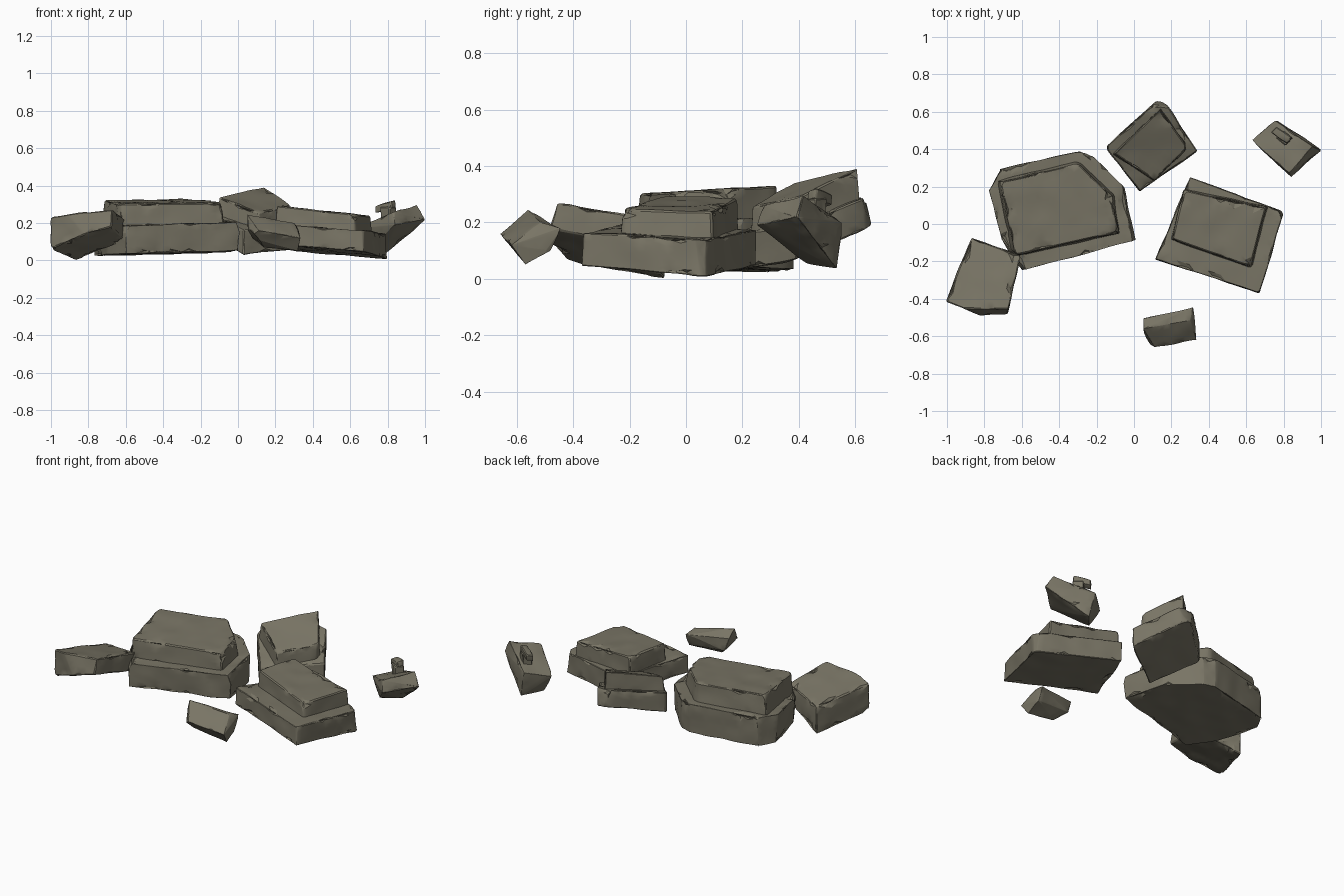
import bpy, bmesh, random
from mathutils import Vector, noise

if "Cube" in bpy.data.objects:
    bpy.data.objects.remove(bpy.data.objects["Cube"])

random.seed(4)
stone = bpy.data.materials.new("olive grey stone")
stone.diffuse_color = (0.19, 0.176, 0.13, 1)
stone.use_nodes = True
stone.node_tree.nodes["Principled BSDF"].inputs["Base Color"].default_value = stone.diffuse_color


def plane(z0, x0, y0, ax, ay):
    """Tilted plane: height z0 at (x0, y0) with slopes ax, ay."""
    return lambda x, y: z0 + ax * (x - x0) + ay * (y - y0)


def slab(outline, low, high, foot=1.0):
    """Corner points of a block between two tilted planes; foot scales the base."""
    cx = sum(p[0] for p in outline) / len(outline)
    cy = sum(p[1] for p in outline) / len(outline)
    pts = [(x, y, high(x, y)) for x, y in outline]
    for x, y in outline:
        x, y = cx + (x - cx) * foot, cy + (y - cy) * foot
        pts.append((x, y, low(x, y)))
    return pts


def chunk(points, chips, depth, wear):
    """Convex block with chipped corners, bevelled, notched edges and a rough surface."""
    bm = bmesh.new()
    for p in points:
        bm.verts.new(p)
    res = bmesh.ops.convex_hull(bm, input=bm.verts[:])
    inner = [g for g in res["geom_interior"] if isinstance(g, bmesh.types.BMVert)]
    bmesh.ops.delete(bm, geom=inner, context='VERTS')
    bmesh.ops.dissolve_limit(bm, angle_limit=0.1, verts=bm.verts[:], edges=bm.edges[:])
    mid = sum((v.co for v in bm.verts), Vector()) / len(bm.verts)
    corners = [v.co.copy() for v in bm.verts]
    for co in random.sample(corners, min(chips, len(corners))):
        n = (co - mid).normalized()
        n.z += random.uniform(-0.3, 0.5)
        n.normalize()
        cut = bmesh.ops.bisect_plane(bm, geom=bm.verts[:] + bm.edges[:] + bm.faces[:],
                                     plane_co=co - n * depth, plane_no=n, clear_outer=True)
        edges = [g for g in cut["geom_cut"] if isinstance(g, bmesh.types.BMEdge)]
        bmesh.ops.holes_fill(bm, edges=edges)
    bmesh.ops.bevel(bm, geom=bm.edges[:], offset=0.006, segments=1,
                    affect='EDGES', clamp_overlap=True)
    bmesh.ops.triangulate(bm, faces=bm.faces[:])
    for _ in range(4):
        long_edges = [e for e in bm.edges if e.calc_length() > 0.05]
        bmesh.ops.subdivide_edges(bm, edges=long_edges, cuts=1)
        bmesh.ops.triangulate(bm, faces=bm.faces[:])
    bm.normal_update()
    for v, n, shell in [(v, v.normal.copy(), v.calc_shell_factor()) for v in bm.verts]:
        move = 0.006 * noise.noise(v.co * 9)
        if shell > 1.03:
            move -= wear * max(0, noise.noise(v.co * 14 + Vector((3, 1, 7))) - 0.1)
        v.co += n * move
    bmesh.ops.recalc_face_normals(bm, faces=bm.faces[:])
    return bm


def rock(name, chunks, chips=3, depth=0.009, wear=0.04):
    mesh = bpy.data.meshes.new(name)
    whole = bmesh.new()
    for pts in chunks:
        part = chunk(pts, chips, depth, wear)
        tmp = bpy.data.meshes.new("tmp")
        part.to_mesh(tmp)
        whole.from_mesh(tmp)
        part.free()
        bpy.data.meshes.remove(tmp)
    whole.to_mesh(mesh)
    whole.free()
    mesh.materials.append(stone)
    ob = bpy.data.objects.new(name, mesh)
    bpy.context.collection.objects.link(ob)
    bpy.ops.object.select_all(action='DESELECT')
    ob.select_set(True)
    bpy.context.view_layer.objects.active = ob
    bpy.ops.object.shade_smooth_by_angle(angle=0.5)


# Large stepped rock, left
a_low = [(-.79, .25), (-.72, .295), (-.29, .388), (-.22, .365), (-.05, .195),
         (.01, -.085), (-.6, -.25), (-.71, -.08)]
a_up = [(-.715, .225), (-.3, .325), (-.12, .15), (-.09, -.045), (-.635, -.165)]
rock("large_left_rock", [
    slab(a_low, plane(.037, -.6, -.2, .03, -.02), plane(.187, -.6, -.2, .02, .04), .98),
    slab(a_up, plane(.16, -.6, -.2, .02, .04), plane(.304, -.6, -.1, 0, .06), 1.06)])

# Medium stepped rock, right
b_low = [(.30, .25), (.80, .065), (.67, -.37), (.115, -.188)]
b_up = [(.27, .18), (.705, .09), (.622, -.228), (.205, -.08)]
rock("right_rock", [
    slab(b_low, plane(.047, .67, -.365, -.1, -.06), plane(.162, .67, -.365, -.08, -.03)),
    slab(b_up, plane(.13, .67, -.365, -.08, -.03), plane(.287, .25, 0, -.11, 0), 1.05)])

# Tilted stepped rock, back
c_low = [(.13, .668), (.178, .638), (.34, .39), (.03, .175), (-.155, .41)]
c_up = [(.14, .612), (.285, .41), (.11, .235), (-.105, .375)]
rock("back_rock", [
    slab(c_low, plane(.03, .03, .18, -.13, .36), plane(.163, .03, .18, -.13, .32)),
    slab(c_up, plane(.13, .03, .18, -.13, .32), plane(.392, .13, .6, -.15, .39), 1.05)])

# Tilted flat slab, front left
d_out = [(-.868, -.072), (-.606, -.17), (-.68, -.505), (-.80, -.498), (-1.005, -.415)]
rock("front_left_slab", [
    slab(d_out, plane(.005, -.865, -.09, .3, -.3), plane(.28, -.68, -.5, .1, -.2))])

# Small rounded block, front
rock("front_pebble", [[(.05, -.56, .245), (.05, -.505, .2), (.08, -.5, .12), (.13, -.56, .07),
                       (.06, -.63, .12), (.11, -.66, .16),
                       (.30, -.515, .2), (.315, -.445, .18), (.32, -.48, .1), (.32, -.57, .05),
                       (.335, -.62, .12)]], 2, .006, .02)

# Small tilted chip with a knob and cap, back right
rock("back_right_chip", [
    [(.625, .45, .17), (.755, .555, .2), (.955, .415, .295), (.83, .27, .26),
     (.70, .43, .055), (.79, .535, .035), (1.005, .395, .22), (.84, .25, .19)],
    [(x, y, z) for x, y in [(.76, .46), (.80, .50), (.85, .46), (.81, .42)] for z in (.2, .285)],
    [(x, y, z + (x - .8) * .3) for x, y in [(.73, .49), (.76, .52), (.85, .46), (.82, .43)]
     for z in (.27, .31)]], 2, .006, .02)
